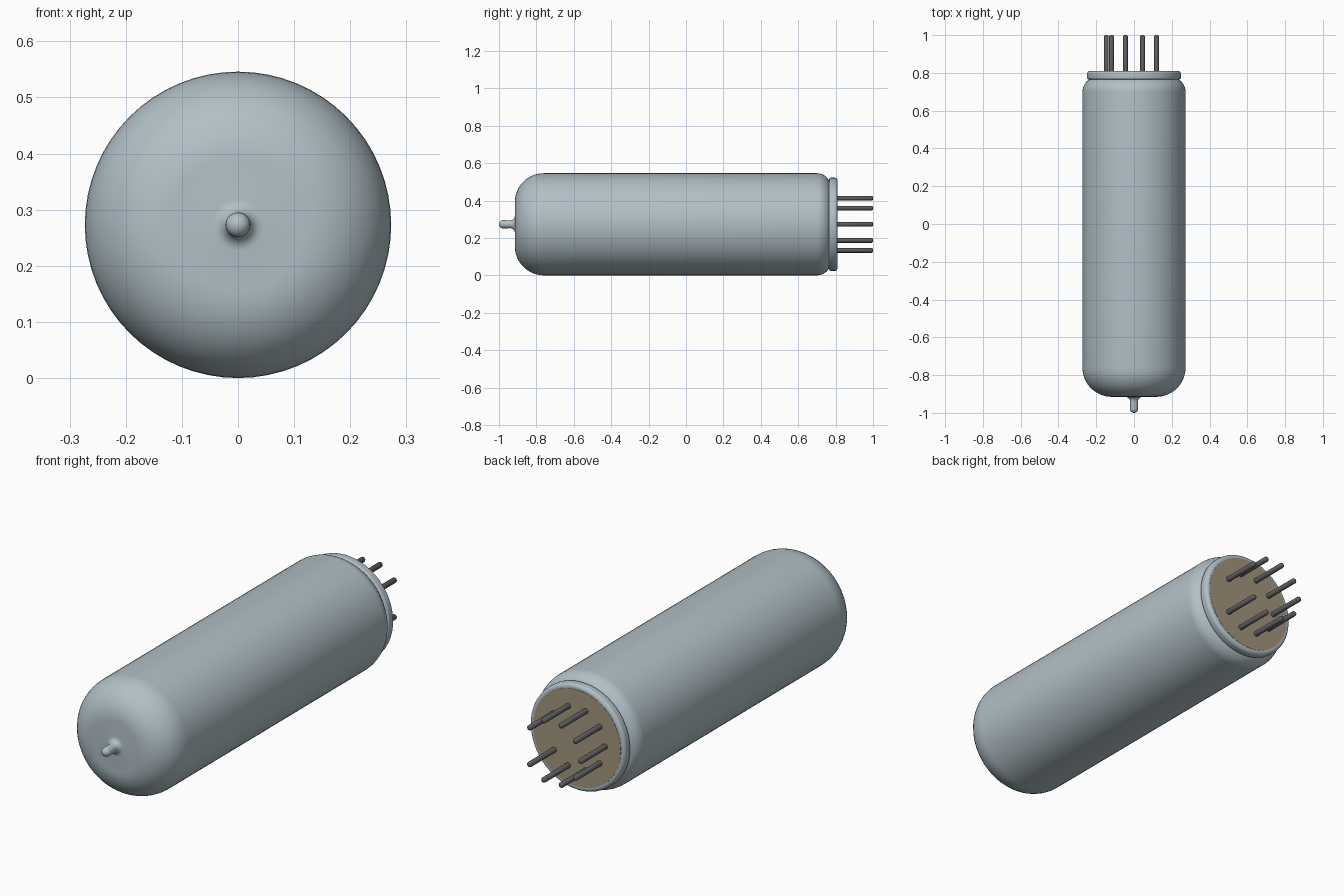
import bpy, bmesh, math

cube = bpy.data.objects.get("Cube")
if cube:
    bpy.data.objects.remove(cube, do_unlink=True)

R = 0.273          # bulb radius, also the height of its axis
PIN_CIRCLE = 0.147


def material(name, rgb):
    m = bpy.data.materials.new(name)
    m.use_nodes = True
    m.diffuse_color = (*rgb, 1)
    m.node_tree.nodes["Principled BSDF"].inputs["Base Color"].default_value = (*rgb, 1)
    return m


glass = material("pale blue glass", (0.44, 0.53, 0.57))
tan = material("tan base", (0.36, 0.30, 0.20))
metal = material("dark pin metal", (0.11, 0.11, 0.115))


def arc(cy, cr, size, a0, a1, steps):
    """Points (y, radius) on a circular arc, angles in degrees from the +y axis."""
    angles = [math.radians(a0 + (a1 - a0) * i / steps) for i in range(steps + 1)]
    return [(cy + size * math.cos(a), cr + size * math.sin(a)) for a in angles]


def lathe(name, profile, mat, segments, location=(0, 0, R)):
    """Turn a (y, radius) profile around the y axis."""
    bm = bmesh.new()
    verts = [bm.verts.new((max(r, 0), y, 0)) for y, r in profile]
    edges = [bm.edges.new(pair) for pair in zip(verts, verts[1:])]
    bmesh.ops.spin(bm, geom=verts + edges, cent=(0, 0, 0), axis=(0, 1, 0),
                   angle=math.tau, steps=segments)
    bmesh.ops.remove_doubles(bm, verts=bm.verts, dist=1e-5)
    bmesh.ops.recalc_face_normals(bm, faces=bm.faces)
    mesh = bpy.data.meshes.new(name)
    bm.to_mesh(mesh)
    bm.free()
    mesh.materials.append(mat)
    ob = bpy.data.objects.new(name, mesh)
    ob.location = location
    bpy.context.collection.objects.link(ob)
    bpy.ops.object.select_all(action="DESELECT")
    ob.select_set(True)
    bpy.context.view_layer.objects.active = ob
    bpy.ops.object.shade_smooth_by_angle(angle=math.radians(35))
    return ob


# Glass bulb: round tip, flared neck, domed front, straight wall, rounded shoulder
bulb = arc(-0.978, 0, 0.022, 180, 90, 6)
bulb += arc(-0.940, 0.046, 0.025, 270, 360, 6)
bulb += arc(-0.760, R - 0.155, 0.155, 180, 90, 12)
bulb += arc(0.700, R - 0.075, 0.075, 90, 20, 8)
bulb += [(0.771, 0)]
lathe("glass_bulb", bulb, glass, 64)

# Glass rim around the base, with softened edges
rim = [(0.765, 0.20), (0.765, 0.240)]
rim += arc(0.775, 0.239, 0.010, 135, 90, 3)
rim += arc(0.794, 0.233, 0.016, 90, 0, 6)
rim += [(0.810, 0.226), (0.805, 0.20)]
lathe("base_rim", rim, glass, 64)

# Flat tan base plate
lathe("base_plate", [(0.780, 0), (0.780, 0.228), (0.811, 0.228), (0.811, 0)], tan, 64)

# Nine pins on ten equal places, with the +x place left empty
pin = [(0.79, 0), (0.79, 0.0125), (0.994, 0.0125), (0.998, 0.010), (1.0, 0.006), (1.0, 0)]
for i in range(1, 10):
    a = math.tau * i / 10
    lathe(f"pin_{i}", pin, metal, 16,
          (PIN_CIRCLE * math.cos(a), 0, R + PIN_CIRCLE * math.sin(a)))
